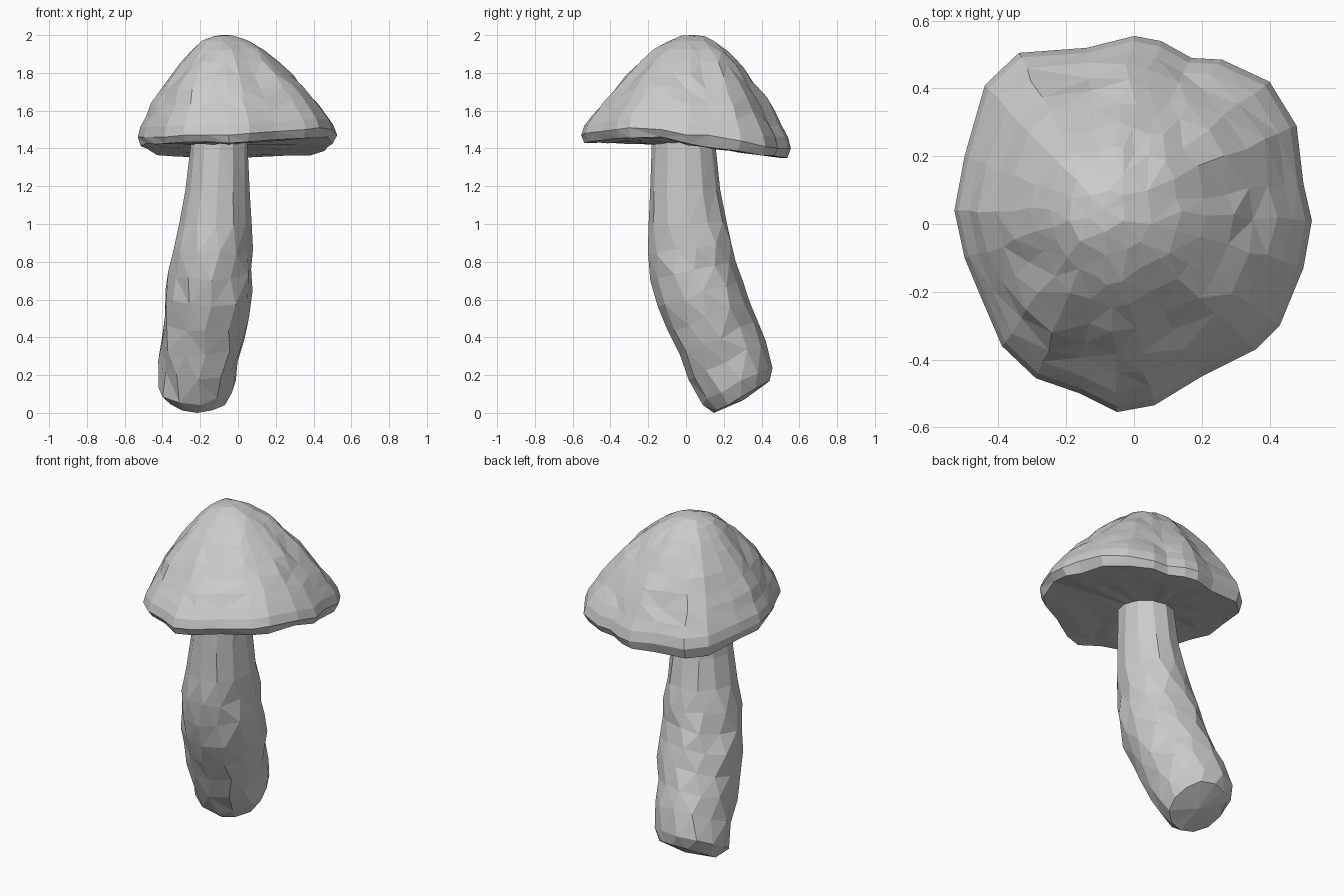
import bpy, bmesh, math, random
from mathutils import Vector

if "Cube" in bpy.data.objects:
    bpy.data.objects.remove(bpy.data.objects["Cube"])

random.seed(4)


def jitter(p, a):
    return p + Vector([random.uniform(-a, a) for _ in range(3)])


def loft(name, rings, bottom, top):
    """Skin a stack of point rings (low to high), with a centre point closing each end."""
    bm = bmesh.new()
    loops = [[bm.verts.new(p) for p in r] for r in rings]
    n = len(loops[0])
    for a, b in zip(loops, loops[1:]):
        for i in range(n):
            j = (i + 1) % n
            bm.faces.new((a[i], a[j], b[j], b[i]))
    for loop, centre in ((loops[0], bottom), (loops[-1], top)):
        c = bm.verts.new(centre)
        for i in range(n):
            bm.faces.new((c, loop[i], loop[(i + 1) % n]))
    # Thin out crowded points near the top
    bmesh.ops.remove_doubles(bm, verts=loops[-1] + loops[-2], dist=0.04)
    bmesh.ops.recalc_face_normals(bm, faces=bm.faces)
    bmesh.ops.triangulate(bm, faces=[f for f in bm.faces if len(f.verts) > 3],
                          quad_method='SHORT_EDGE')
    me = bpy.data.meshes.new(name)
    bm.to_mesh(me)
    bm.free()
    ob = bpy.data.objects.new(name, me)
    bpy.context.collection.objects.link(ob)
    return ob


# Stem: centre x, y, z, radius in x, radius across, forward tilt in degrees
stem_path = [
    (-0.215, 0.295, 0.085, 0.165, 0.170, 30),
    (-0.227, 0.265, 0.15, 0.208, 0.212, 28),
    (-0.208, 0.215, 0.28, 0.213, 0.218, 26),
    (-0.19, 0.165, 0.39, 0.222, 0.226, 23),
    (-0.17, 0.115, 0.51, 0.228, 0.228, 20),
    (-0.16, 0.07, 0.63, 0.230, 0.232, 16),
    (-0.145, 0.04, 0.75, 0.224, 0.232, 10),
    (-0.135, 0.025, 0.87, 0.212, 0.222, 6),
    (-0.12, 0.01, 1.00, 0.190, 0.208, 3),
    (-0.108, -0.005, 1.18, 0.168, 0.185, 1),
    (-0.10, -0.012, 1.43, 0.152, 0.165, 0),
]
SIDES = 12
rings = []
for k, (x, y, z, rx, ry, tilt) in enumerate(stem_path):
    t = math.radians(tilt)
    amount = 0.012 if 0 < k < 8 else 0.004
    ring = []
    for i in range(SIDES):
        a = 2 * math.pi * (i + 0.25 * (k % 2) * (k < 8)) / SIDES
        u, v = rx * math.cos(a), ry * math.sin(a)
        p = jitter(Vector((x + u, y + v * math.cos(t), z + v * math.sin(t))), amount)
        p.z = max(p.z, 0)
        ring.append(p)
    rings.append(ring)
loft("stem", rings, (-0.21, 0.305, 0.068), (-0.10, -0.012, 1.43))

# Cap: uneven rim outline, counter-clockwise from the right
rim = [
    (.525, .01, 1.47), (.50, .12, 1.47), (.48, .29, 1.44), (.40, .42, 1.41),
    (.26, .485, 1.40), (.17, .49, 1.40), (.08, .54, 1.40), (0, .555, 1.40),
    (-.14, .52, 1.41), (-.34, .505, 1.42), (-.44, .41, 1.43), (-.50, .20, 1.45),
    (-.53, .04, 1.46), (-.50, -.10, 1.46), (-.45, -.22, 1.46), (-.39, -.36, 1.46),
    (-.29, -.455, 1.47), (-.16, -.50, 1.47), (-.05, -.555, 1.47), (.06, -.535, 1.48),
    (.20, -.45, 1.49), (.36, -.37, 1.50), (.43, -.30, 1.51), (.50, -.13, 1.50),
]
rim = [Vector(p) for p in rim]
apex = Vector((-0.09, 0.045, 2.0))
under = Vector((-0.10, 0.0, 1.422))


def under_ring(s, amount):
    # Underside is level at the front, drops at the back and lifts at the front right
    ring = []
    for p in rim:
        q = under + (p - under) * s
        q.z = 1.422 + (-0.14 * q.y if q.y > 0 else -0.02 * q.y)
        if q.y < 0 and q.x > 0:
            q.z += 0.07 * q.x
        ring.append(jitter(q, amount))
    return ring


# Dome profile: share of rim radius, share of height
dome = [(.97, .10), (.905, .20), (.82, .32), (.73, .45), (.62, .59),
        (.49, .73), (.365, .85), (.235, .945), (.11, .992)]
rings = [under_ring(s, 0.005) for s in (.3, .55, .78, .96)] + [rim]
for s, h in dome:
    rings.append([jitter(Vector((apex.x + (p.x - apex.x) * s,
                                 apex.y + (p.y - apex.y) * s,
                                 p.z + (apex.z - p.z) * h)), 0.002 + 0.011 * s * (s < .9))
                  for p in rim])
loft("cap", rings, under, apex)
